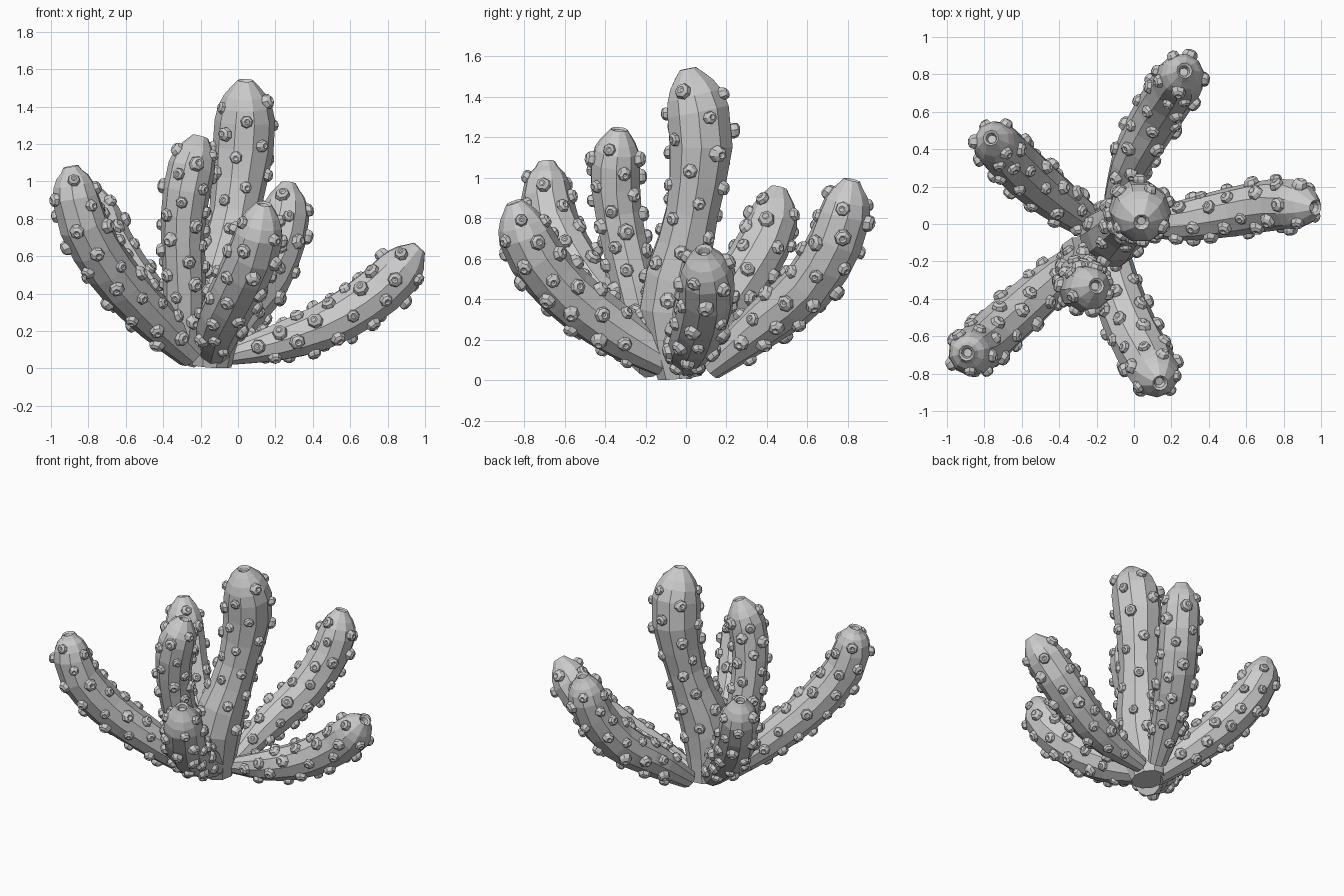
import bpy, bmesh, math, random
from mathutils import Vector

if "Cube" in bpy.data.objects:
    bpy.data.objects.remove(bpy.data.objects["Cube"])

random.seed(4)
SIDES = 10


def spline(pts, t):
    # Catmull-Rom through (x, y, z, radius) points, t in 0..1
    n = len(pts) - 1
    i = min(int(t * n), n - 1)
    u = t * n - i
    p = [Vector(q) for q in pts]
    p = [p[0] * 2 - p[1]] + p + [p[-1] * 2 - p[-2]]
    a, b, c, d = p[i:i + 4]
    return 0.5 * (2 * b + (c - a) * u + (2 * a - 5 * b + 4 * c - d) * u * u
                  + (3 * b - a - 3 * c + d) * u ** 3)


def make_object(name, bm):
    bmesh.ops.recalc_face_normals(bm, faces=bm.faces)
    me = bpy.data.meshes.new(name)
    bm.to_mesh(me)
    bm.free()
    bpy.context.collection.objects.link(bpy.data.objects.new(name, me))


def skin(bm, rings):
    # join rings of points into a closed skin with capped ends
    vs = [[bm.verts.new(p) for p in r] for r in rings]
    n = len(vs[0])
    for a, b in zip(vs, vs[1:]):
        for k in range(n):
            bm.faces.new((a[k], a[(k + 1) % n], b[(k + 1) % n], b[k]))
    bm.faces.new(vs[0][::-1])
    bm.faces.new(vs[-1])


class Arm:
    def __init__(self, pts):
        # dense samples with a parallel-transported frame
        N = 120
        s = [spline(pts, i / N) for i in range(N + 1)]
        self.c = [v.to_3d() for v in s]
        self.r = [v.w for v in s]
        self.d = [0.0]
        for a, b in zip(self.c, self.c[1:]):
            self.d.append(self.d[-1] + (b - a).length)
        self.length = self.d[-1]
        self.f = []
        x = Vector((0.31, -0.95, 0.1))
        for i in range(N + 1):
            t = (self.c[min(i + 1, N)] - self.c[max(i - 1, 0)]).normalized()
            x = (x - t * x.dot(t)).normalized()
            self.f.append((x, t.cross(x), t))

    def point(self, dist, ang, radius=None):
        i = min(range(len(self.d)), key=lambda k: abs(self.d[k] - dist))
        r = self.r[i]
        dome = 1.6 * r
        left = self.length - dist
        if left < dome:
            r *= max(0.3, math.sqrt(max(0, 1 - (1 - left / dome) ** 2)))
        if radius is not None:
            r = radius
        x, y, _ = self.f[i]
        return self.c[i] + (x * math.cos(ang) + y * math.sin(ang)) * r


def cactus_arm(name, pts, bumps, start):
    arm = Arm(pts)
    L, R = arm.length, pts[-1][3]
    angles = [math.tau * k / SIDES for k in range(SIDES)]
    # stalk with rounded head and small hole in the tip
    stations = [(L - 1.4 * R) * i / 8 for i in range(9)]
    stations += [L - R * k for k in (0.9, 0.5, 0.2)]
    rings = [[arm.point(s, a) for a in angles] for s in stations]
    for s, r in ((L, 0.042), (L - 0.008, 0.03), (L - 0.035, 0.022)):
        rings.append([arm.point(s, a, r) for a in angles])
    bm = bmesh.new()
    skin(bm, rings)
    make_object(name, bm)

    # dimpled warts in a loose spiral over the stalk
    bm = bmesh.new()
    for i in range(bumps):
        s = start + (L - 0.55 * R - start) * (i + 0.5) / bumps
        a = i * 2.39996 + random.uniform(-0.2, 0.2)
        p = arm.point(s, a)
        da = arm.point(s, a + 0.1) - arm.point(s, a - 0.1)
        ds = arm.point(s + 0.03, a) - arm.point(s - 0.03, a)
        n = da.cross(ds).normalized()
        u = da.normalized()
        v = n.cross(u)
        size = random.uniform(0.85, 1.15)
        turn = random.random() * 6
        n = (n + u * random.uniform(-.2, .2) + v * random.uniform(-.2, .2)).normalized()
        prof = ((0.034, -0.02), (0.038, 0.003), (0.032, 0.02), (0.016, 0.03), (0.007, 0.024))
        skin(bm, [[p - n * 0.003 + (n * h + (u * math.cos(turn + k * math.tau / 7)
                   + v * math.sin(turn + k * math.tau / 7)) * r) * size
                   for k in range(7)] for r, h in prof])
    make_object(name + "_warts", bm)


# tall centre arm
cactus_arm("centre_arm", [(-0.15, -0.03, 0.015, 0.115), (-0.12, -0.065, 0.38, 0.17),
           (-0.025, 0.025, 0.8, 0.135), (0.03, 0.075, 1.2, 0.165), (0.04, 0.01, 1.54, 0.155)], 38, 0.3)
# second upright arm
cactus_arm("upright_arm", [(-0.3, -0.17, 0.09, 0.105), (-0.285, -0.24, 0.4, 0.115),
           (-0.295, -0.32, 0.75, 0.118), (-0.265, -0.35, 1.0, 0.128), (-0.2, -0.33, 1.24, 0.125)], 38, 0.18)
# low arm on the right
cactus_arm("right_arm", [(-0.05, 0.01, 0.07, 0.055), (0.23, 0.015, 0.145, 0.105),
           (0.5, 0.06, 0.245, 0.13), (0.77, 0.105, 0.425, 0.138), (0.97, 0.088, 0.645, 0.13)], 40, 0.15)
# back arm
cactus_arm("back_arm", [(-0.1, 0.12, 0.06, 0.065), (0.0, 0.36, 0.26, 0.115),
           (0.135, 0.6, 0.46, 0.135), (0.235, 0.755, 0.72, 0.135), (0.27, 0.82, 0.99, 0.125)], 40, 0.15)
# back left arm
cactus_arm("back_left_arm", [(-0.2, -0.02, 0.07, 0.085), (-0.41, 0.13, 0.28, 0.12),
           (-0.58, 0.27, 0.48, 0.135), (-0.715, 0.405, 0.72, 0.132), (-0.765, 0.46, 0.95, 0.12)], 38, 0.15)
# front left arm
cactus_arm("front_left_arm", [(-0.25, -0.16, 0.08, 0.085), (-0.46, -0.33, 0.28, 0.12),
           (-0.685, -0.53, 0.53, 0.134), (-0.84, -0.67, 0.8, 0.134), (-0.895, -0.69, 1.08, 0.12)], 40, 0.15)
# front arm
cactus_arm("front_arm", [(-0.13, -0.1, 0.1, 0.09), (-0.09, -0.35, 0.25, 0.13),
           (0.0, -0.59, 0.435, 0.14), (0.095, -0.765, 0.65, 0.14), (0.14, -0.85, 0.88, 0.125)], 38, 0.15)
